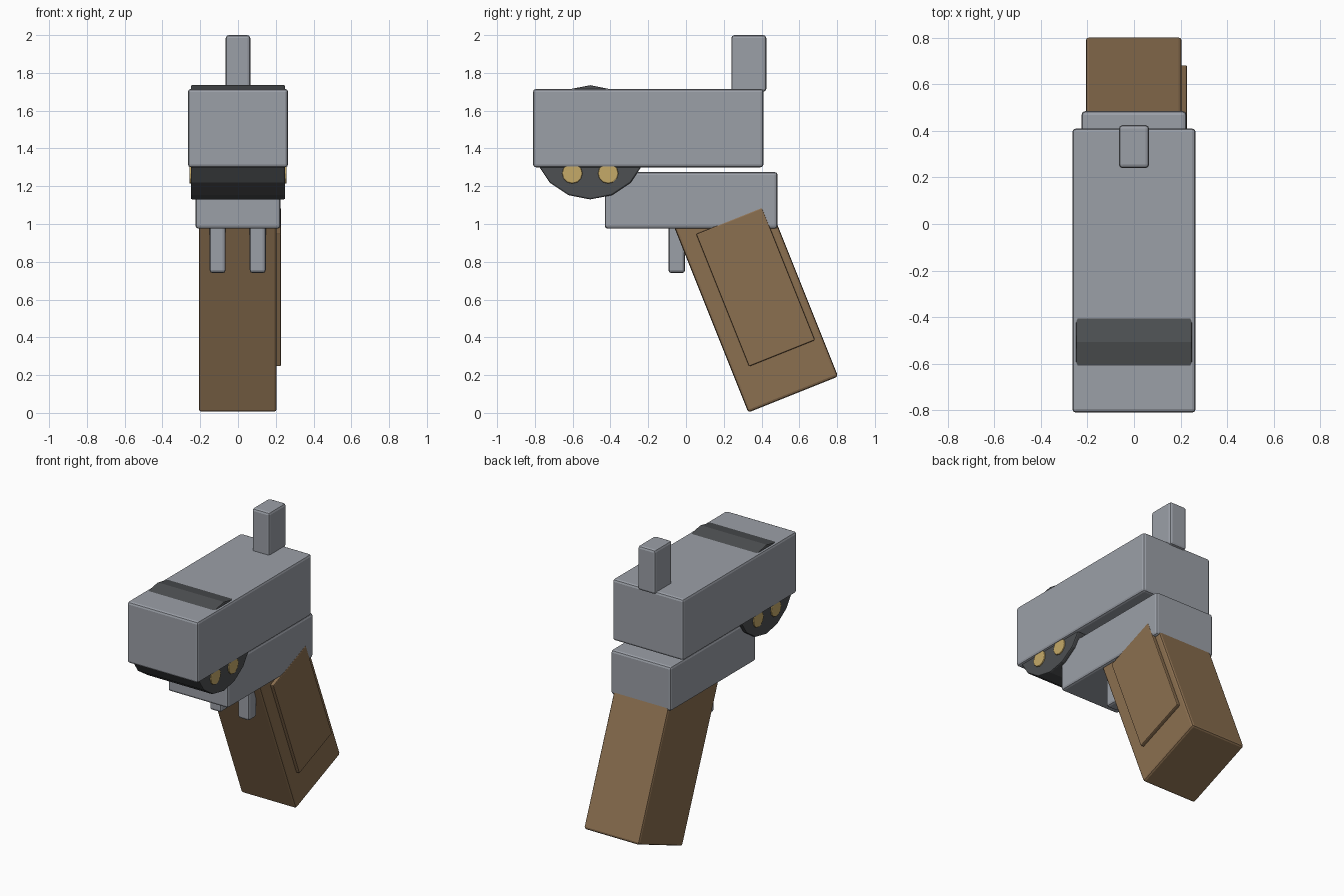
import bpy, math
from mathutils import Matrix, Vector

if "Cube" in bpy.data.objects:
    bpy.data.objects.remove(bpy.data.objects["Cube"])


def material(name, rgb):
    m = bpy.data.materials.new(name)
    m.diffuse_color = (*rgb, 1)
    m.use_nodes = True
    m.node_tree.nodes["Principled BSDF"].inputs["Base Color"].default_value = m.diffuse_color
    return m


STEEL = material("steel grey", (0.33, 0.35, 0.39))
DARK = material("dark metal", (0.075, 0.08, 0.085))
BRASS = material("brass", (0.56, 0.40, 0.14))
WOOD = material("brown wood", (0.26, 0.16, 0.08))


def finish(ob, name, mat, bevel, segments=2):
    ob.name = name
    ob.data.materials.append(mat)
    b = ob.modifiers.new("soft edges", 'BEVEL')
    b.width = bevel
    b.segments = segments
    b.limit_method = 'ANGLE'
    b.angle_limit = math.radians(40)
    return ob


def box(name, x, y, z, mat, bevel=0.016, tilt=0.0, at=(0, 0, 0)):
    """Bevelled box from ranges, tilted about x and moved to a pivot."""
    bpy.ops.mesh.primitive_cube_add(size=1)
    ob = bpy.context.object
    size = [r[1] - r[0] for r in (x, y, z)]
    mid = Vector([(r[0] + r[1]) / 2 for r in (x, y, z)])
    ob.data.transform(Matrix.Translation(mid) @ Matrix.Diagonal((*size, 1)))
    ob.rotation_euler.x = tilt
    ob.location = at
    return finish(ob, name, mat, bevel)


def drum(name, sides, radius, half, y, z, mat, bevel, segments=2):
    """Cylinder lying along x, with a vertex at its top."""
    bpy.ops.mesh.primitive_cylinder_add(vertices=sides, radius=radius, depth=2 * half)
    ob = bpy.context.object
    ob.data.transform(Matrix.Rotation(math.pi / 2, 4, 'Z')
                      @ Matrix.Rotation(math.pi / 2, 4, 'X'))
    ob.location = (0, y, z)
    return finish(ob, name, mat, bevel, segments)


# Main body blocks
box("barrel_block", (-0.265, 0.265), (-0.81, 0.41), (1.30, 1.715), STEEL)
box("frame_block", (-0.225, 0.225), (-0.43, 0.485), (0.975, 1.275), STEEL)
box("hammer", (-0.065, 0.065), (0.24, 0.425), (1.70, 2.0), STEEL)

# Twin trigger prongs
for side, x in (("left", -0.1075), ("right", 0.1045)):
    box("trigger_" + side, (x - 0.0425, x + 0.0425), (-0.093, -0.005), (0.74, 1.03), STEEL)

# Faceted drum with a ring of rounds showing on both ends
CY, CZ = -0.507, 1.4325
drum("drum", 16, 0.3025, 0.25, CY, CZ, DARK, 0.008)
for i in range(6):
    a = math.radians(30 + 60 * i)
    a = math.radians(60 * i)
    drum(f"round_{i + 1}", 12, 0.054, 0.258, CY + 0.19 * math.cos(a),
         CZ + 0.19 * math.sin(a), BRASS, 0.006)

# Slanted grip, with a raised panel on the right side only
TILT = math.radians(21.8)
PIVOT = (0, 0.33, 0.002)
box("grip", (-0.207, 0.205), (0, 0.512), (0, 1.1), WOOD, 0.014, TILT, PIVOT)
box("grip_panel", (0.15, 0.2275), (0.094, 0.470), (0.225, 0.98), WOOD, 0.006, TILT, PIVOT)
